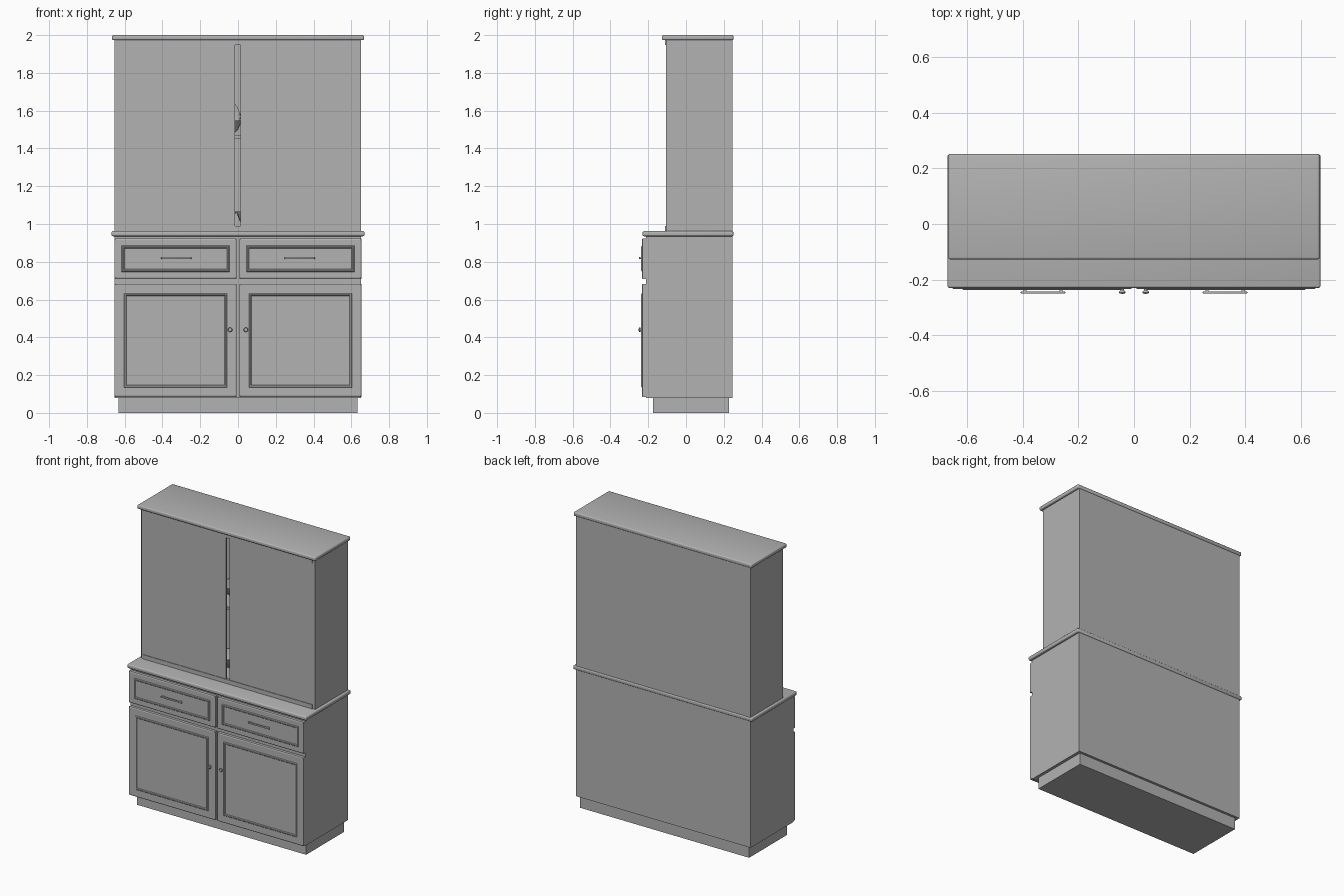
import bpy, bmesh, math
from mathutils import Vector

if "Cube" in bpy.data.objects:
    bpy.data.objects.remove(bpy.data.objects["Cube"])

grey = bpy.data.materials.new("plain grey")
grey.use_nodes = True
grey.diffuse_color = (0.45, 0.45, 0.45, 1)
grey.node_tree.nodes["Principled BSDF"].inputs["Base Color"].default_value = (0.45, 0.45, 0.45, 1)


def finish(bm, name, smooth=False):
    bmesh.ops.recalc_face_normals(bm, faces=bm.faces)
    mesh = bpy.data.meshes.new(name)
    bm.to_mesh(mesh)
    bm.free()
    mesh.materials.append(grey)
    obj = bpy.data.objects.new(name, mesh)
    bpy.context.collection.objects.link(obj)
    if smooth:
        bpy.ops.object.select_all(action="DESELECT")
        obj.select_set(True)
        bpy.context.view_layer.objects.active = obj
        bpy.ops.object.shade_smooth_by_angle(angle=math.radians(40))
    return obj


def box_mesh(x, y, z):
    bm = bmesh.new()
    bmesh.ops.create_cube(bm, size=1)
    for v in bm.verts:
        v.co = Vector([a + (c + 0.5) * (b - a) for c, (a, b) in zip(v.co, (x, y, z))])
    return bm


def box(name, x, y, z, bevel=0, segments=3):
    bm = box_mesh(x, y, z)
    if bevel:
        bmesh.ops.bevel(bm, geom=bm.edges[:], offset=bevel, segments=segments,
                        profile=0.5, affect="EDGES")
    return finish(bm, name, bevel > 0)


def panelled_front(name, x, z, margin):
    """Slab with a raised moulding framing its centre panel."""
    bm = box_mesh(x, (-0.231, -0.212), z)
    bm.normal_update()
    face = min(bm.faces, key=lambda f: f.calc_center_median().y)
    # soft outer edge, then groove and moulding ridge
    for thickness, depth in ((0.006, 0.003), (margin, 0), (0.004, 0.004),
                             (0.006, 0), (0.004, -0.004)):
        bmesh.ops.inset_region(bm, faces=[face], thickness=thickness, depth=depth,
                               use_even_offset=True)
    return finish(bm, name)


def lathe(name, profile, centre, axis="Z"):
    bm = bmesh.new()
    verts = [bm.verts.new((r, 0, h)) for r, h in profile]
    edges = [bm.edges.new(pair) for pair in zip(verts, verts[1:])]
    bmesh.ops.spin(bm, geom=verts + edges, cent=(0, 0, 0), axis=(0, 0, 1),
                   angle=math.tau, steps=24)
    bmesh.ops.remove_doubles(bm, verts=bm.verts, dist=0.0002)
    for v in bm.verts:
        if axis == "Y":
            v.co = Vector((v.co.x, -v.co.z, v.co.y))
        v.co += Vector(centre)
    return finish(bm, name, True)


# Base cabinet
box("plinth", (-0.632, 0.632), (-0.175, 0.228), (0, 0.082))
box("base_cabinet", (-0.655, 0.652), (-0.212, 0.245), (0.08, 0.937))
box("counter_top", (-0.67, 0.67), (-0.23, 0.251), (0.935, 0.962), 0.008)

# Hutch carcass, open behind the sliding doors
for side, x in (("right", (-0.655, -0.632)), ("left", (0.632, 0.652))):
    box(side + "_hutch_side", x, (-0.1, 0.245), (0.96, 1.977))
box("hutch_back", (-0.655, 0.652), (0.228, 0.246), (0.96, 1.977))
box("hutch_floor", (-0.632, 0.632), (-0.095, 0.23), (0.96, 0.985))
box("hutch_ceiling", (-0.632, 0.632), (-0.095, 0.23), (1.95, 1.977))
box("hutch_shelf", (-0.632, 0.632), (-0.085, 0.23), (1.452, 1.468))
box("top_board", (-0.667, 0.667), (-0.127, 0.251), (1.973, 2.0), 0.008)

# Sliding doors and their rails
box("right_sliding_door", (-0.648, -0.015), (-0.107, -0.095), (0.962, 1.975))
box("left_sliding_door", (0.012, 0.652), (-0.107, -0.095), (0.962, 1.975))
box("upper_rail", (-0.632, 0.632), (-0.111, -0.095), (1.947, 1.975))
box("lower_rail", (-0.632, 0.632), (-0.111, -0.095), (0.96, 0.99))

# Drawers, cupboard doors and hardware, one set on each side
knob = [(0, 0), (0.006, 0), (0.006, 0.008), (0.011, 0.012), (0.012, 0.016),
        (0.009, 0.02), (0, 0.021)]
for side, sign in (("right", -1), ("left", 1)):
    x = sorted((sign * 0.008, sign * 0.653))
    panelled_front(side + "_drawer", x, (0.71, 0.922), 0.031)
    panelled_front(side + "_cupboard_door", x, (0.085, 0.682), 0.043)
    lathe(side + "_knob", knob, (sign * 0.042, -0.23, 0.44), "Y")
    mid = sign * 0.327
    box(side + "_drawer_handle", (mid - 0.08, mid + 0.08), (-0.25, -0.242),
        (0.814, 0.825), 0.003, 2)
    for i, dx in enumerate((-0.065, 0.065)):
        box(f"{side}_handle_post_{i}", (mid + dx - 0.006, mid + dx + 0.006),
            (-0.244, -0.228), (0.816, 0.823))

# Crockery seen through the gap between the sliding doors
bowl = [(0, 0), (0.035, 0), (0.07, 0.03), (0.09, 0.08), (0.084, 0.08),
        (0.064, 0.034), (0.03, 0.008), (0, 0.008)]
for i, (x, z) in enumerate(((-0.07, 1.468), (0.08, 0.985), (-0.1, 0.985))):
    lathe(f"bowl_{i}", bowl, (x, 0.08, z))
plate = [(0, 0), (0.06, 0), (0.1, 0.012), (0.1, 0.016), (0.058, 0.005), (0, 0.005)]
for i, x in enumerate((-0.09, 0.11)):
    lathe(f"display_plate_{i}", plate, (x, 0.22, 1.57), "Y")
